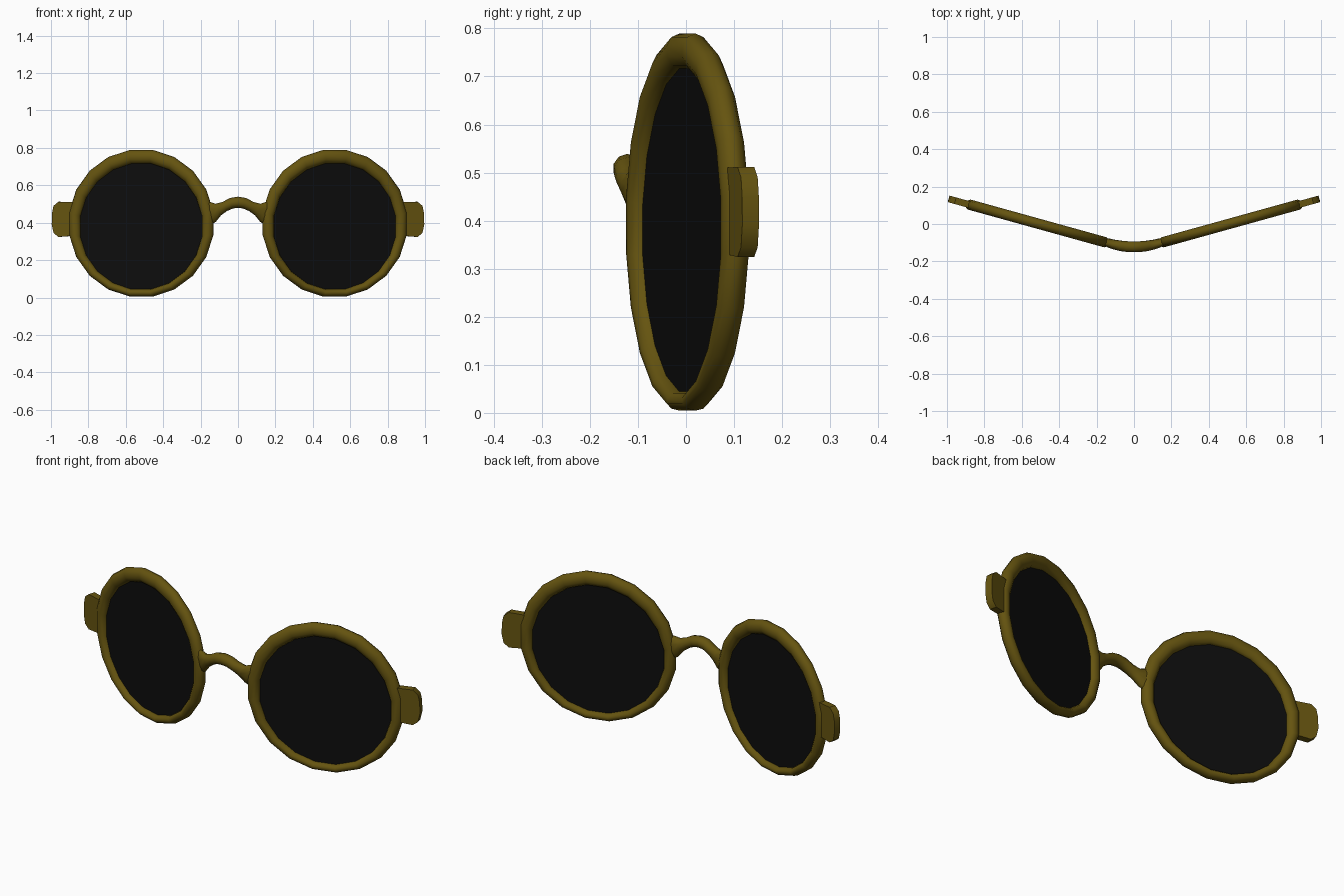
import bpy, bmesh, math
from mathutils import Vector

if "Cube" in bpy.data.objects:
    bpy.data.objects.remove(bpy.data.objects["Cube"])

A = math.radians(15.5)          # sweep of each lens
CX, CY = 0.517, 0.003           # lens centre


def material(name, col):
    m = bpy.data.materials.new(name)
    m.diffuse_color = (*col, 1)
    m.use_nodes = True
    m.node_tree.nodes["Principled BSDF"].inputs["Base Color"].default_value = m.diffuse_color
    return m


GOLD = material("olive gold", (0.13, 0.088, 0.005))
BLACK = material("dark glass", (0.004, 0.004, 0.004))


def place(s, u, d, z):
    """Lens-plane coordinates (along, depth, height) to world, side s."""
    return Vector((s * (CX + u * math.cos(A) - d * math.sin(A)),
                   CY + u * math.sin(A) + d * math.cos(A), z))


def finish(name, bm, mat, angle):
    bmesh.ops.recalc_face_normals(bm, faces=bm.faces[:])
    me = bpy.data.meshes.new(name)
    bm.to_mesh(me)
    bm.free()
    me.materials.append(mat)
    ob = bpy.data.objects.new(name, me)
    bpy.context.collection.objects.link(ob)
    bpy.ops.object.select_all(action='DESELECT')
    ob.select_set(True)
    bpy.context.view_layer.objects.active = ob
    bpy.ops.object.shade_smooth_by_angle(angle=math.radians(angle))
    return ob


def loft(name, rings, closed, mat, angle):
    """Skin a list of point rings; closed joins last to first, else caps."""
    bm = bmesh.new()
    vs = [[bm.verts.new(p) for p in r] for r in rings]
    n, k = len(vs), len(vs[0])
    for i in range(n if closed else n - 1):
        a, b = vs[i], vs[(i + 1) % n]
        for j in range(k):
            bm.faces.new((a[j], a[(j + 1) % k], b[(j + 1) % k], b[j]))
    if not closed:
        bm.faces.new(vs[0])
        bm.faces.new(vs[-1])
    return finish(name, bm, mat, angle)


for s, side in ((1, "right"), (-1, "left")):
    # Rim: tube that is thicker at the top than at the bottom
    rings = []
    for i in range(20):
        t = math.tau * (i + 0.5) / 20
        c, sn = math.cos(t), math.sin(t)
        out = Vector((0.405 * c, 0.397 + 0.397 * sn))
        inn = Vector((0.341 * c, 0.38 + 0.339 * sn))
        mid, half = (out + inn) / 2, (out - inn) / 2
        ring = []
        for j in range(10):
            q = math.tau * j / 10
            p = mid + half * math.cos(q)
            ring.append(place(s, p.x, 0.029 * math.sin(q), p.y))
        rings.append(ring)
    loft("rim_" + side, rings, True, GOLD, 60)

    # Lens: thin disc set into the rim
    loft("lens_" + side,
         [[place(s, 0.35 * math.cos(math.tau * i / 40), d,
                 0.38 + 0.35 * math.sin(math.tau * i / 40)) for i in range(40)]
          for d in (-0.003, 0.003)], False, BLACK, 30)

    # Hinge tab: rounded plate on the outer edge
    prof = [(0.375, 0.51), (0.455, 0.512), (0.482, 0.49), (0.491, 0.45),
            (0.492, 0.39), (0.482, 0.345), (0.455, 0.324), (0.375, 0.33)]
    loft("hinge_tab_" + side,
         [[place(s, u, d, z) for u, z in prof] for d in (-0.018, 0.018)],
         False, GOLD, 40)

# Bridge: arched tube flaring into both rims (x, y, z, half height, half depth)
half = [(0.0, -0.122, 0.509, 0.030, 0.030), (0.035, -0.121, 0.504, 0.029, 0.030),
        (0.07, -0.117, 0.487, 0.027, 0.029), (0.105, -0.110, 0.470, 0.034, 0.027),
        (0.135, -0.102, 0.458, 0.056, 0.025), (0.165, -0.094, 0.452, 0.068, 0.018)]
path = [(-x, y, z, h, d) for x, y, z, h, d in half[:0:-1]] + half
rings = []
for i, (x, y, z, h, d) in enumerate(path):
    p, n = path[max(i - 1, 0)], path[min(i + 1, len(path) - 1)]
    tan = Vector((n[0] - p[0], 0, n[2] - p[2])).normalized()
    up = Vector((-tan.z, 0, tan.x))
    rings.append([Vector((x, y, z)) + up * h * math.cos(math.tau * j / 10)
                  + Vector((0, d * math.sin(math.tau * j / 10), 0))
                  for j in range(10)])
loft("bridge", rings, False, GOLD, 60)
